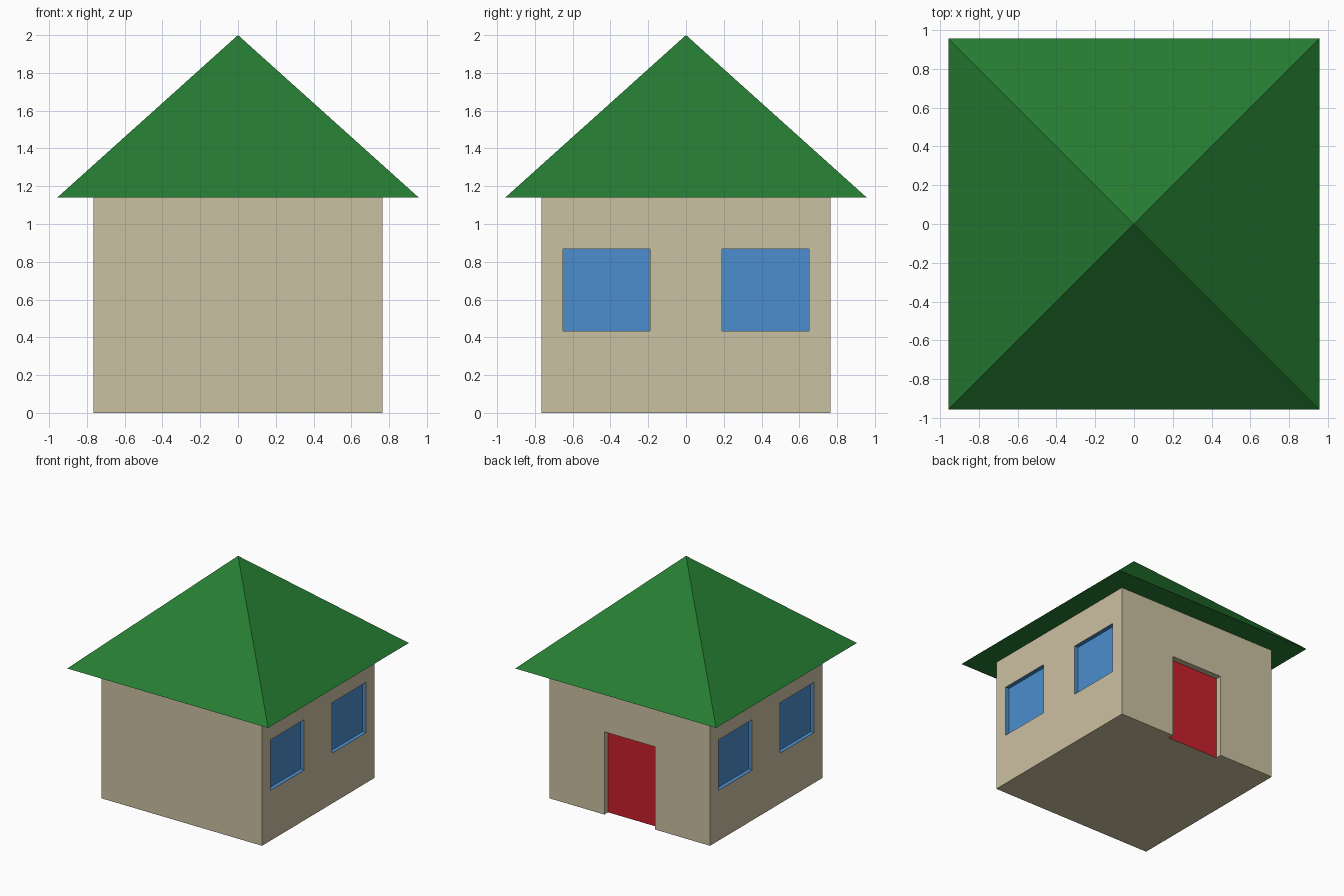
import bpy, bmesh, math
from mathutils import Vector

if "Cube" in bpy.data.objects:
    bpy.data.objects.remove(bpy.data.objects["Cube"])

WALL, EAVE_Z = 0.764, 1.14        # half width of the body, height of the eaves
ROOF, APEX_Z = 0.957, 2.0         # half width of the roof, height of its tip
WIN_DEPTH, DOOR_DEPTH = 0.035, 0.05


def material(name, rgb):
    m = bpy.data.materials.new(name)
    m.diffuse_color = (*rgb, 1.0)
    m.use_nodes = True
    m.node_tree.nodes["Principled BSDF"].inputs["Base Color"].default_value = m.diffuse_color
    return m


cream = material("cream wall", (0.597, 0.533, 0.356))
blue = material("blue window", (0.069, 0.270, 0.610))
red = material("red door", (0.570, 0.015, 0.026))
green = material("green roof", (0.0194, 0.205, 0.032))


def box(name, lo, hi):
    lo, hi = Vector(lo), Vector(hi)
    bpy.ops.mesh.primitive_cube_add(size=1, location=(0, 0, 0))
    ob = bpy.context.object
    ob.name = name
    for v in ob.data.vertices:
        v.co = (lo + hi) / 2 + Vector(a * b for a, b in zip(v.co, hi - lo))
    return ob


# House body
body = box("house_body", (-WALL, -WALL, 0), (WALL, WALL, EAVE_Z))

# Openings: two windows on each side, a door at the back
cutters = [box("door_cutter", (-0.242, WALL - DOOR_DEPTH, -0.1),
               (0.242, WALL + 0.1, 0.712))]
for sx in (-1, 1):
    for sy in (-1, 1):
        xs = sorted((sx * (WALL - WIN_DEPTH), sx * (WALL + 0.1)))
        ys = sorted((sy * 0.19, sy * 0.651))
        cutters.append(box("window_cutter", (xs[0], ys[0], 0.433),
                           (xs[1], ys[1], 0.867)))

for c in cutters:
    bpy.context.view_layer.objects.active = body
    mod = body.modifiers.new("opening", 'BOOLEAN')
    mod.operation, mod.solver, mod.object = 'DIFFERENCE', 'EXACT', c
    bpy.ops.object.modifier_apply(modifier=mod.name)
    bpy.data.objects.remove(c)

# Colour the recesses: whole window recess blue, only the door leaf red
body.data.materials.clear()
for m in (cream, blue, red):
    body.data.materials.append(m)
for p in body.data.polygons:
    c = p.center
    p.material_index = 0
    if 0.7 < abs(c.x) < WALL - 0.001 and 0.42 < c.z < 0.88 and abs(c.y) < 0.7:
        p.material_index = 1
    elif p.normal.y > 0.9 and abs(c.y - (WALL - DOOR_DEPTH)) < 0.001:
        p.material_index = 2

# Pyramid roof
bpy.ops.mesh.primitive_cone_add(vertices=4, radius1=ROOF * math.sqrt(2), radius2=0,
                                depth=APEX_Z - EAVE_Z,
                                location=(0, 0, (APEX_Z + EAVE_Z) / 2),
                                rotation=(0, 0, math.pi / 4))
roof = bpy.context.object
roof.name = "roof"
roof.data.materials.append(green)
